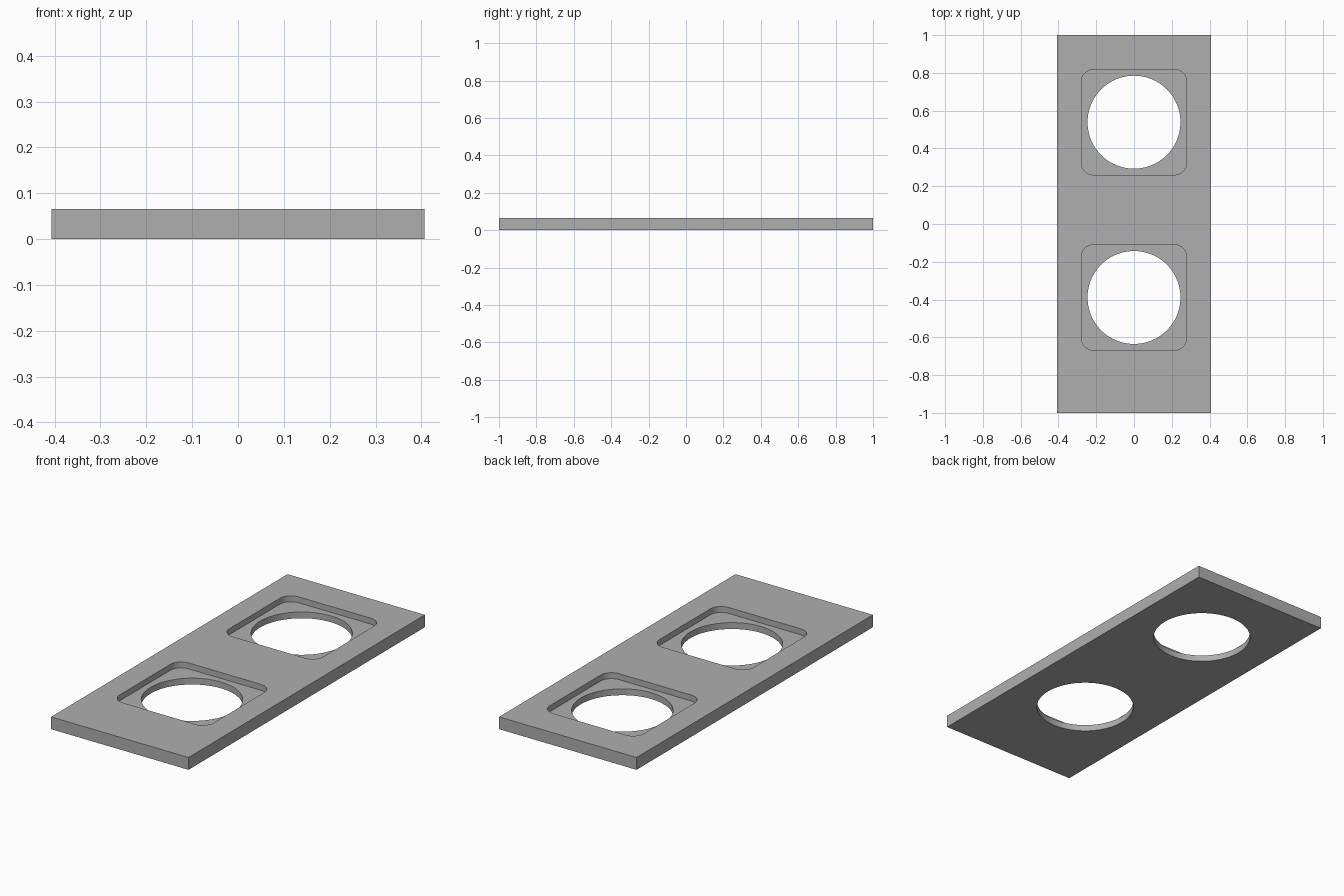
import bpy, bmesh, math

if "Cube" in bpy.data.objects:
    bpy.data.objects.remove(bpy.data.objects["Cube"])

W, L, H = 0.407, 1.0, 0.066          # half width, half length, thickness
FLOOR = 0.034                        # height of the recess floor
CENTRES = (0.539, -0.389)            # y of each opening

grey = bpy.data.materials.new("plain grey")
grey.diffuse_color = (0.43, 0.43, 0.43, 1)
grey.use_nodes = True
grey.node_tree.nodes["Principled BSDF"].inputs["Base Color"].default_value = grey.diffuse_color


def prism(name, outline, z0, z1):
    """Extrude a closed 2D outline from z0 to z1."""
    bm = bmesh.new()
    face = bm.faces.new([bm.verts.new((x, y, z0)) for x, y in outline])
    ext = bmesh.ops.extrude_face_region(bm, geom=[face])["geom"]
    bmesh.ops.translate(bm, vec=(0, 0, z1 - z0),
                        verts=[v for v in ext if isinstance(v, bmesh.types.BMVert)])
    bmesh.ops.recalc_face_normals(bm, faces=bm.faces)
    mesh = bpy.data.meshes.new(name)
    bm.to_mesh(mesh)
    bm.free()
    mesh.materials.append(grey)
    ob = bpy.data.objects.new(name, mesh)
    bpy.context.collection.objects.link(ob)
    return ob


def circle(cy, r, n=96):
    return [(r * math.cos(2 * math.pi * i / n), cy + r * math.sin(2 * math.pi * i / n))
            for i in range(n)]


def rounded_square(cy, half, r, steps=12):
    pts = []
    for q, (sx, sy) in enumerate(((1, 1), (-1, 1), (-1, -1), (1, -1))):
        for i in range(steps + 1):
            a = math.pi / 2 * (q + i / steps)
            pts.append((sx * (half - r) + r * math.cos(a),
                        cy + sy * (half - r) + r * math.sin(a)))
    return pts


# Flat plate
plate = prism("plate", [(-W, -L), (W, -L), (W, L), (-W, L)], 0, H)

# Rounded square recesses and round through holes
cutters = []
for cy in CENTRES:
    cutters.append(prism("recess_cutter", rounded_square(cy, 0.279, 0.065), FLOOR, H + 0.1))
    cutters.append(prism("hole_cutter", circle(cy, 0.246), -0.1, H + 0.2))
for c in cutters:
    c.hide_render = True
    mod = plate.modifiers.new("cut", 'BOOLEAN')
    mod.operation = 'DIFFERENCE'
    mod.solver = 'EXACT'
    mod.object = c

# Apply the cuts and remove the cutters
bpy.context.view_layer.objects.active = plate
plate.select_set(True)
for name in [m.name for m in plate.modifiers]:
    bpy.ops.object.modifier_apply(modifier=name)
for c in cutters:
    bpy.data.objects.remove(c)

# Smooth curved walls, sharp edges
bpy.ops.object.select_all(action='DESELECT')
plate.select_set(True)
bpy.ops.object.shade_smooth_by_angle(angle=math.radians(30))
